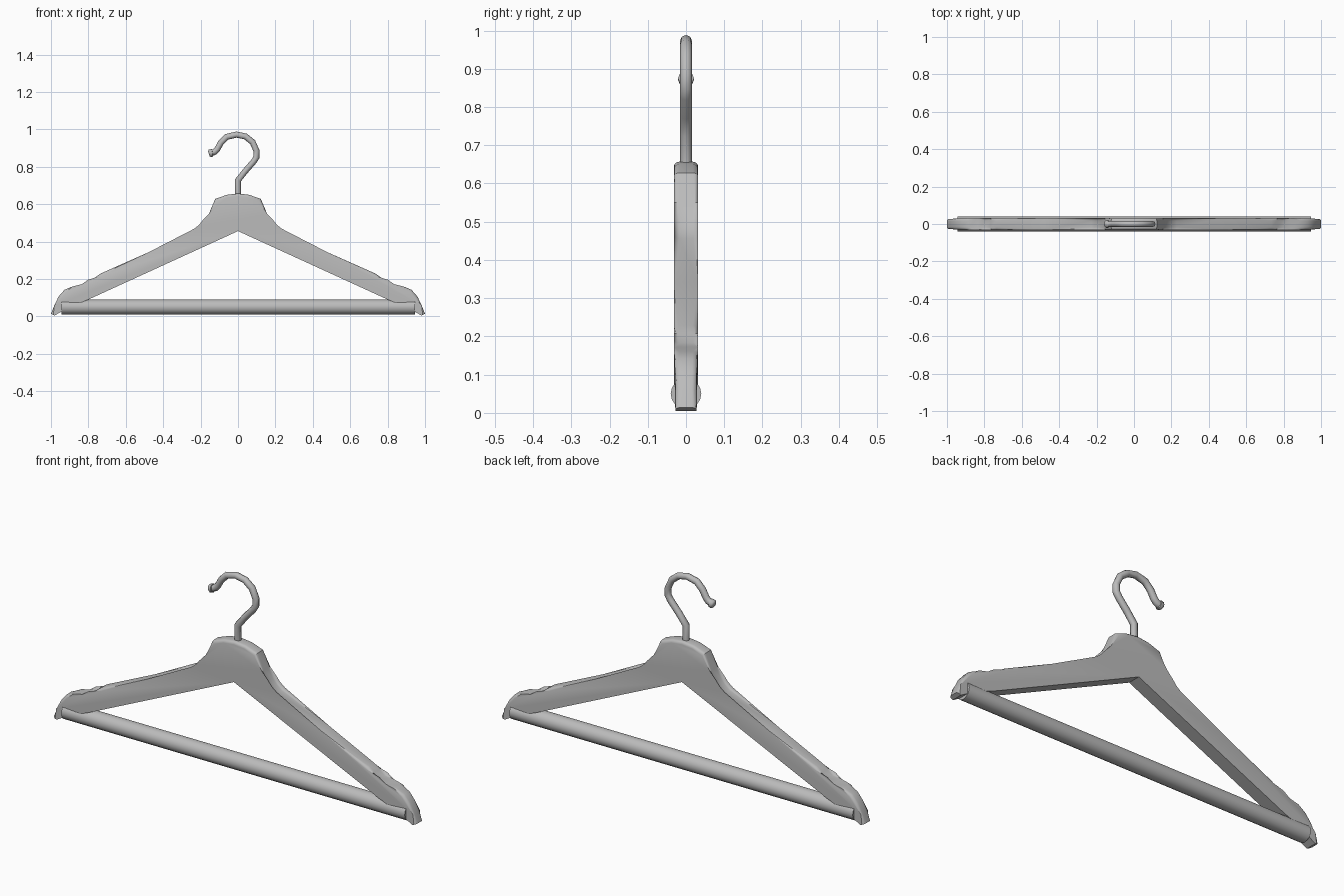
import bpy, bmesh, math
from mathutils import Vector

if "Cube" in bpy.data.objects:
    bpy.data.objects.remove(bpy.data.objects["Cube"])

grey = bpy.data.materials.new("plain grey")
grey.diffuse_color = (0.5, 0.5, 0.5, 1)
grey.use_nodes = True
grey.node_tree.nodes["Principled BSDF"].inputs["Base Color"].default_value = grey.diffuse_color

def finish(bm, name, angle=35):
    bmesh.ops.recalc_face_normals(bm, faces=bm.faces[:])
    me = bpy.data.meshes.new(name)
    bm.to_mesh(me)
    bm.free()
    me.materials.append(grey)
    ob = bpy.data.objects.new(name, me)
    bpy.context.collection.objects.link(ob)
    bpy.ops.object.select_all(action='DESELECT')
    ob.select_set(True)
    bpy.context.view_layer.objects.active = ob
    bpy.ops.object.shade_smooth_by_angle(angle=math.radians(angle))
    return ob

# Wooden shoulders: mirrored outline, extruded, outer rim rounded
outer = [(0.06, .650), (.122, .628), (.155, .55), (.178, .505), (.20, .478), (.228, .456),
         (.48, .342), (.735, .229), (.765, .207), (.795, .183), (.835, .172), (.885, .160),
         (.928, .142), (.960, .105), (.982, .058), (1.0, .014)]
inner = [(.98, .005), (.945, .025), (.943, .075), (.845, .072), (.80, .090)]
half = outer + inner
outline = [(0, .657)] + half + [(0, .456)] + [(-x, z) for x, z in reversed(half)]
n, k, T = len(outline), len(outer), 0.032
bm = bmesh.new()
rows = [[bm.verts.new((x, y, z)) for x, z in outline] for y in (-T, T)]
for r in rows:
    bm.faces.new(r)
for i in range(n):
    j = (i + 1) % n
    bm.faces.new((rows[0][i], rows[0][j], rows[1][j], rows[1][i]))
rim = [i for i in range(n) if i < k or i >= n - k]
edges = [bm.edges.get((r[i], r[(i + 1) % n])) for r in rows for i in rim]
bmesh.ops.bevel(bm, geom=edges, offset=0.014, segments=3, profile=0.5, affect='EDGES')
for v in bm.verts:  # tips get thinner
    t = max(0, min(1, (abs(v.co.x) - .86) / .12))
    v.co.y *= 1 - .14 * t
finish(bm, "shoulder_body")

# Trouser bar
bm = bmesh.new()
bmesh.ops.create_cone(bm, cap_ends=True, segments=16, radius1=.04, radius2=.04, depth=1.89)
for v in bm.verts:
    v.co = Vector((v.co.z, v.co.x, v.co.y + .05))
finish(bm, "trouser_bar")

# Metal hook: tube swept along a path, with a small knob at the tip
path = [(0, .63), (0, .728), (.04, .778), (.084, .828), (.098, .850), (.099, .885), (.078, .932),
        (.040, .962), (-.008, .972), (-.060, .960), (-.092, .928), (-.110, .895),
        (-.124, .880), (-.136, .875), (-.137, .875), (-.150, .871), (-.156, .869)]
radii = [.016] * 14 + [.021, .021, .013]
pts = [Vector((x, 0, z)) for x, z in path]
S = 8
bm = bmesh.new()
rings = []
for i, p in enumerate(pts):
    a = (p - pts[i - 1]).normalized() if i else None
    b = (pts[i + 1] - p).normalized() if i < len(pts) - 1 else None
    t = ((a or b) + (b or a)).normalized()
    side = Vector((t.z, 0, -t.x))
    miter = 1 / max(.7, t.dot(b or a))
    rings.append([bm.verts.new(p + radii[i] * (side * miter * math.cos(q) + Vector((0, math.sin(q), 0))))
                  for q in [2 * math.pi * s / S for s in range(S)]])
for r0, r1 in zip(rings, rings[1:]):
    for s in range(S):
        u = (s + 1) % S
        bm.faces.new((r0[s], r0[u], r1[u], r1[s]))
bm.faces.new(rings[0])
bm.faces.new(rings[-1])
finish(bm, "hook", 50)
